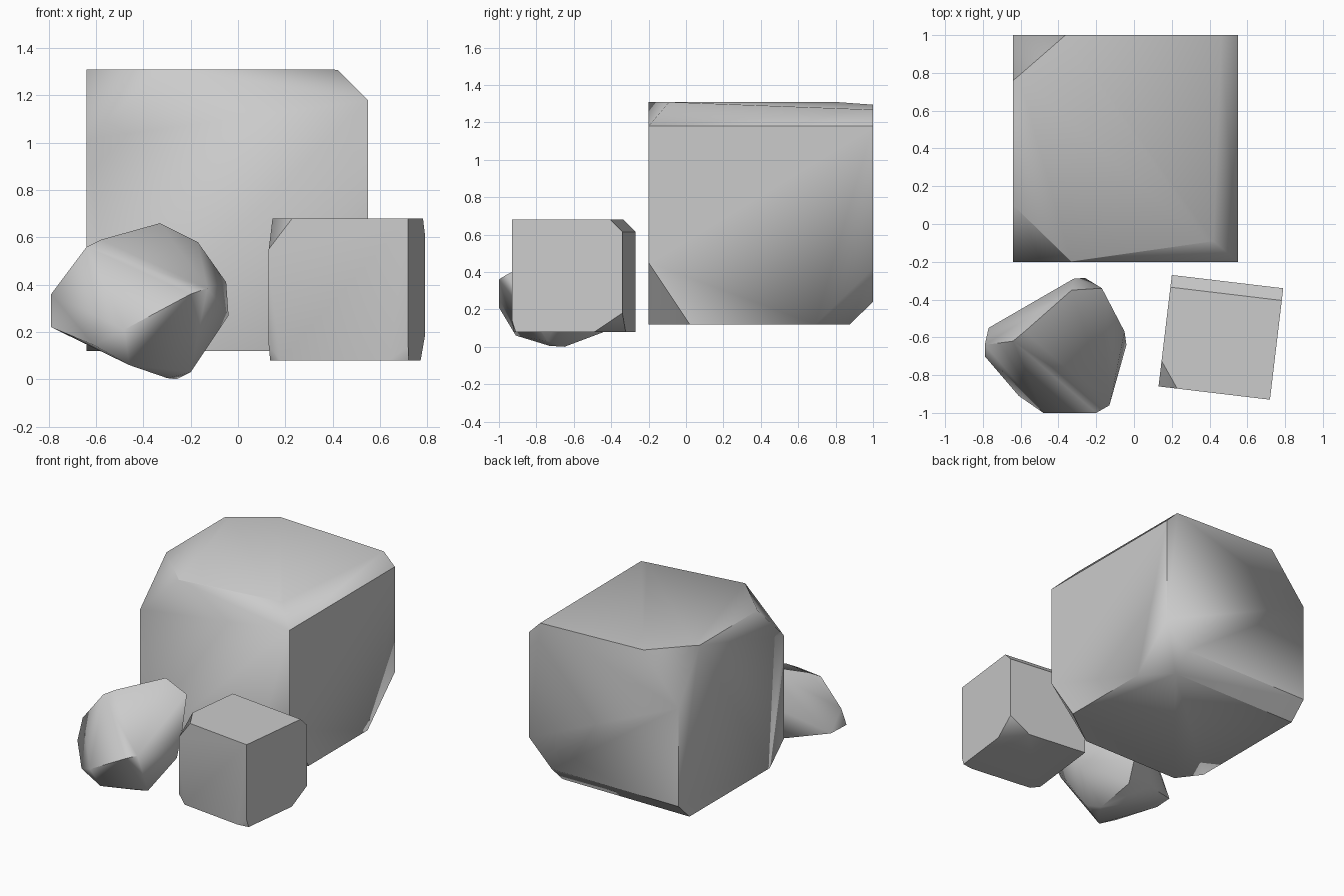
import bpy, bmesh, math
from mathutils import Vector, Matrix

if "Cube" in bpy.data.objects:
    bpy.data.objects.remove(bpy.data.objects["Cube"])

FULL = 1e6  # offset meaning "the cut runs parallel to this axis"


def finish(bm, name, matrix=Matrix()):
    bmesh.ops.recalc_face_normals(bm, faces=bm.faces[:])
    me = bpy.data.meshes.new(name)
    bm.to_mesh(me)
    bm.free()
    ob = bpy.data.objects.new(name, me)
    bpy.context.collection.objects.link(ob)
    ob.matrix_world = matrix
    bpy.ops.object.select_all(action='DESELECT')
    ob.select_set(True)
    bpy.context.view_layer.objects.active = ob
    bpy.ops.object.shade_smooth_by_angle(angle=math.radians(58))
    return ob


def cut_block(name, half, cuts, matrix):
    """Box whose corners are sliced off; each cut = corner signs, offsets along x, y, z."""
    bm = bmesh.new()
    bmesh.ops.create_cube(bm, size=2)
    bmesh.ops.scale(bm, vec=half, verts=bm.verts[:])
    for sign, off in cuts:
        normal = Vector([s / o for s, o in zip(sign, off)]).normalized()
        point = Vector([s * h for s, h in zip(sign, half)])
        point.z -= sign[2] * off[2]
        res = bmesh.ops.bisect_plane(
            bm, geom=bm.verts[:] + bm.edges[:] + bm.faces[:], dist=1e-5,
            plane_co=point, plane_no=normal, clear_outer=True)
        edges = [g for g in res['geom_cut'] if isinstance(g, bmesh.types.BMEdge)]
        bmesh.ops.contextual_create(bm, geom=edges)
        if FULL in off:  # full edge chamfers stay crisp
            for e in edges:
                e.smooth = False
    return finish(bm, name, matrix)


# Large block at the back
cut_block("large_block", (0.595, 0.6, 0.595), [
    ((1, 1, 1), (0.13, FULL, 0.13)),      # top right edge
    ((1, 1, 1), (1.4, 1.25, 0.045)),      # slight fall of the top to the back
    ((1, -1, 1), (0.90, 0.129, 0.13)),
    ((-1, -1, 1), (0.31, 0.30, 0.295)),
    ((-1, 1, 1), (0.29, 0.24, 0.36)),
    ((1, 1, -1), (FULL, 0.125, 0.12)),    # bottom back edge
    ((1, 1, -1), (0.30, 0.31, 0.30)),
    ((-1, -1, -1), (0.12, 0.16, 0.15)),
    ((1, -1, -1), (0.30, 0.22, 0.33)),
], Matrix.Translation((-0.045, 0.4, 0.715)))

# Small block at the front right, turned slightly
cut_block("small_block", (0.297, 0.297, 0.30), [
    ((1, 1, 1), (FULL, 0.065, 0.065)),    # top back edge
    ((-1, -1, 1), (0.10, 0.136, 0.13)),
    ((-1, -1, -1), (0.05, 0.05, 0.065)),
    ((1, 1, -1), (0.15, 0.15, 0.10)),
    ((1, -1, -1), (0.08, 0.02, 0.06)),
], Matrix.Translation((0.46, -0.60, 0.38)) @ Matrix.Rotation(math.radians(-6.8), 4, 'Z'))

# Tumbled block at the front left, a hull around its worn corners
tumbled = [
    (-.79, -.64, .36), (-.79, -.70, .22), (-.77, -.55, .21), (-.64, -.62, .56),
    (-.58, -.57, .59), (-.33, -.35, .66), (-.17, -.34, .58), (-.05, -.57, .41),
    (-.04, -.64, .27), (-.13, -.96, .385), (-.20, -1.0, .36), (-.48, -1.0, .21),
    (-.61, -.91, .145), (-.46, -.91, .06), (-.20, -.74, .03), (-.26, -.65, 0),
    (-.30, -.73, .005), (-.32, -.29, .45), (-.26, -.285, .40), (-.27, -.32, .22),
    (-.30, -.41, .09), (-.50, -.43, .15),
]
bm = bmesh.new()
for p in tumbled:
    bm.verts.new(p)
bmesh.ops.convex_hull(bm, input=bm.verts[:])
bmesh.ops.delete(bm, geom=[v for v in bm.verts if not v.link_faces], context='VERTS')
bmesh.ops.dissolve_limit(bm, angle_limit=math.radians(3), verts=bm.verts[:], edges=bm.edges[:])
finish(bm, "tumbled_block")
